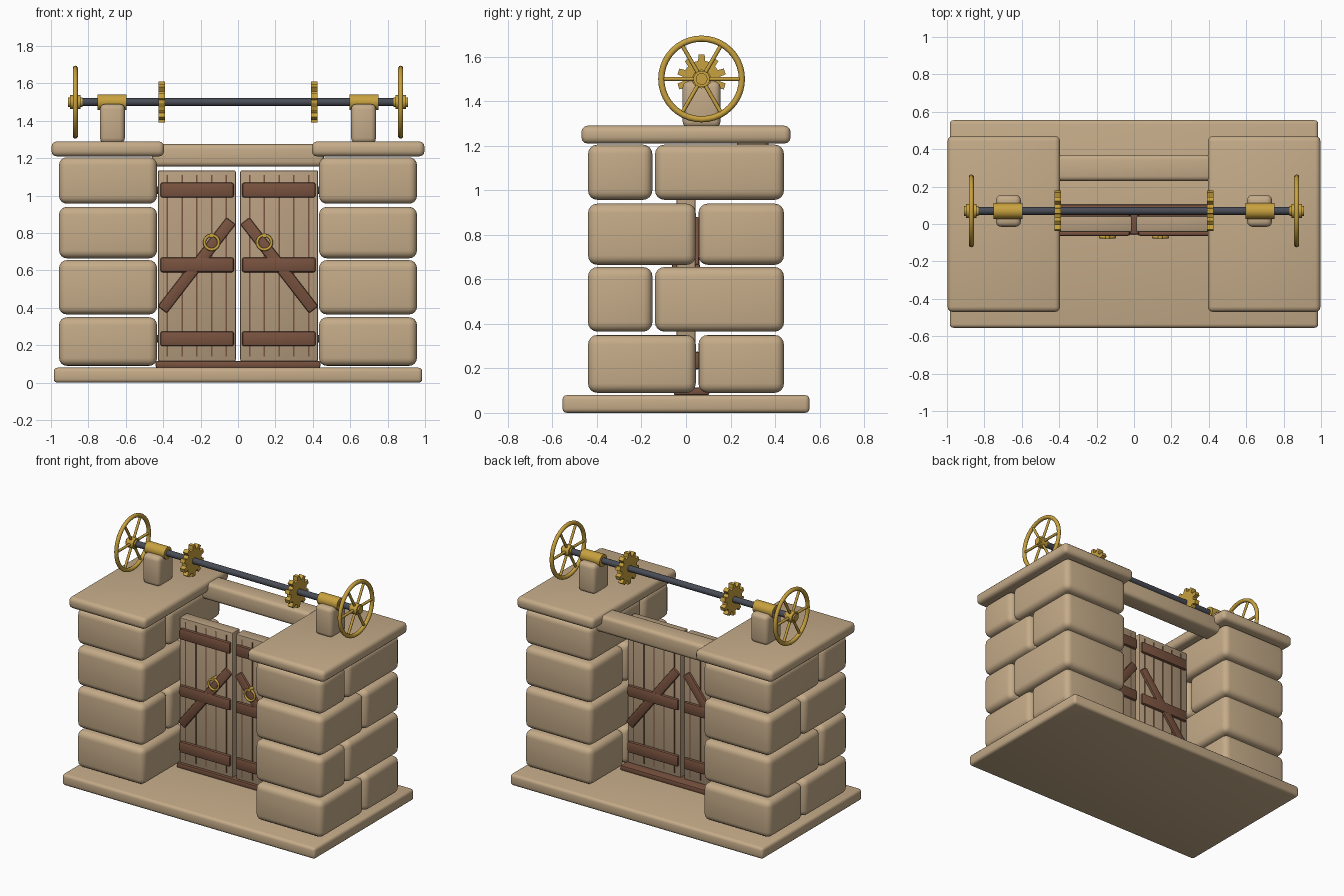
import bpy, bmesh, math
from mathutils import Matrix, Vector

if "Cube" in bpy.data.objects:
    bpy.data.objects.remove(bpy.data.objects["Cube"], do_unlink=True)


def material(name, rgb):
    m = bpy.data.materials.new(name)
    m.use_nodes = True
    m.diffuse_color = (*rgb, 1)
    m.node_tree.nodes["Principled BSDF"].inputs["Base Color"].default_value = (*rgb, 1)
    return m


STONE = material("sandstone", (0.56, 0.41, 0.25))
PLANK = material("pale wood", (0.47, 0.34, 0.215))
BROWN = material("brown wood", (0.19, 0.085, 0.05))
GOLD = material("brass", (0.58, 0.36, 0.05))
IRON = material("dark iron", (0.065, 0.072, 0.09))


def finish(bm, name, mat, angle=40):
    bmesh.ops.recalc_face_normals(bm, faces=bm.faces)
    mesh = bpy.data.meshes.new(name)
    bm.to_mesh(mesh)
    bm.free()
    ob = bpy.data.objects.new(name, mesh)
    bpy.context.collection.objects.link(ob)
    mesh.materials.append(mat)
    bpy.ops.object.select_all(action="DESELECT")
    ob.select_set(True)
    bpy.context.view_layer.objects.active = ob
    bpy.ops.object.shade_smooth_by_angle(angle=math.radians(angle))
    return ob


def box(name, mat, x, y, z, bevel=0.0, segments=3, turn=0.0):
    """Rounded box from (low, high) pairs, turned about its own y axis."""
    bm = bmesh.new()
    size = [b - a for a, b in (x, y, z)]
    mid = [(a + b) / 2 for a, b in (x, y, z)]
    bmesh.ops.create_cube(bm, size=1)
    bmesh.ops.scale(bm, vec=size, verts=bm.verts)
    if bevel:
        bmesh.ops.bevel(bm, geom=bm.edges[:], offset=bevel, segments=segments,
                        profile=0.5, affect="EDGES")
    bmesh.ops.transform(bm, matrix=Matrix.Translation(mid) @ Matrix.Rotation(turn, 4, "Y"),
                        verts=bm.verts)
    return finish(bm, name, mat)


def rod(name, mat, start, end, radius, sides=24):
    """Cylinder between two points."""
    a, b = Vector(start), Vector(end)
    bm = bmesh.new()
    spin = (b - a).to_track_quat("Z", "Y").to_matrix().to_4x4()
    bmesh.ops.create_cone(bm, cap_ends=True, segments=sides, radius1=radius, radius2=radius,
                          depth=(b - a).length,
                          matrix=Matrix.Translation((a + b) / 2) @ spin)
    return finish(bm, name, mat)


def ring(name, mat, centre, major, minor, axis):
    """Torus around the x or y axis."""
    bpy.ops.mesh.primitive_torus_add(
        location=centre, major_radius=major, minor_radius=minor,
        major_segments=40, minor_segments=10,
        rotation=(0, math.pi / 2, 0) if axis == "x" else (math.pi / 2, 0, 0))
    ob = bpy.context.object
    ob.name = name
    ob.data.materials.append(mat)
    bpy.ops.object.shade_smooth()
    return ob


def gear(name, mat, centre, root, tip, width, teeth):
    """Toothed disc around the x axis."""
    bm = bmesh.new()
    step = math.tau / teeth
    outline = [(root, -0.3), (tip, -0.2), (tip, 0.2), (root, 0.3)]
    verts = []
    for i in range(teeth):
        for r, shift in outline:
            t = (i + shift) * step
            verts.append(bm.verts.new((centre[0] - width / 2,
                                       centre[1] + r * math.sin(t),
                                       centre[2] + r * math.cos(t))))
    face = bm.faces.new(verts)
    out = bmesh.ops.extrude_face_region(bm, geom=[face])
    moved = [v for v in out["geom"] if isinstance(v, bmesh.types.BMVert)]
    bmesh.ops.translate(bm, vec=(width, 0, 0), verts=moved)
    return finish(bm, name, mat, 25)


def span(side, a, b):
    return tuple(sorted((side * a, side * b)))


# Ground slab, lintel and threshold
box("base_slab", STONE, (-0.985, 0.985), (-0.555, 0.555), (0, 0.08), 0.02)
box("lintel", STONE, (-0.46, 0.46), (0.23, 0.37), (1.155, 1.275), 0.025)
box("threshold", BROWN, (-0.44, 0.44), (-0.055, 0.105), (0.08, 0.115), 0.008, 2)

# Winding shaft
SY, SZ = 0.07, 1.5
rod("winding_shaft", IRON, (-0.87, SY, SZ), (0.87, SY, SZ), 0.021)

ROWS = [(0.09, 0.35), (0.365, 0.655), (0.665, 0.94), (0.957, 1.205)]

for side, label in ((1, "left"), (-1, "right")):
    # Pillar: courses of stone with staggered joints
    for i, z in enumerate(ROWS):
        joint = -0.145 if i % 2 else 0.05
        for part, y in (("front", (-0.44, joint - 0.006)), ("back", (joint + 0.006, 0.44))):
            box(f"{label}_{part}_stone_{i + 1}", STONE, span(side, 0.433, 0.957), y, z, 0.042, 4)
    box(f"{label}_cap_stone", STONE, span(side, 0.395, 0.997), (-0.47, 0.47), (1.21, 1.29), 0.028)

    # Shaft support
    box(f"{label}_bearing_post", STONE, span(side, 0.605, 0.738), (SY - 0.085, SY + 0.085),
        (1.28, 1.49), 0.028)
    rod(f"{label}_bearing", GOLD, (side * 0.595, SY, SZ), (side * 0.75, SY, SZ), 0.042)

    # Gear and hand wheel
    gear(f"{label}_gear", GOLD, (side * 0.408, SY, SZ), 0.083, 0.11, 0.035, 10)
    wx = side * 0.87
    ring(f"{label}_wheel_rim", GOLD, (wx, SY, SZ), 0.181, 0.014, "x")
    rod(f"{label}_wheel_hub", GOLD, (wx - 0.028, SY, SZ), (wx + 0.028, SY, SZ), 0.037)
    rod(f"{label}_wheel_boss", GOLD, (wx - 0.038, SY, SZ), (wx + 0.038, SY, SZ), 0.026)
    for k in range(6):
        t = k * math.tau / 6
        rod(f"{label}_wheel_spoke_{k + 1}", GOLD, (wx, SY, SZ),
            (wx, SY + 0.18 * math.cos(t), SZ + 0.18 * math.sin(t)), 0.009, 10)

    # Door leaf
    box(f"{label}_door_leaf", PLANK, span(side, 0.012, 0.428), (-0.042, 0.042),
        (0.115, 1.135), 0.008, 2)

    # Plank seams, battens and brace on both faces
    for face, fname in ((-1, "front"), (1, "back")):
        for k in range(5):
            sx = side * (0.062 + 0.079 * k)
            box(f"{label}_{fname}_seam_{k + 1}", BROWN, (sx - 0.004, sx + 0.004),
                span(face, 0.038, 0.0435), (0.14, 1.11))
        for k, z in enumerate((0.235, 0.63, 1.03)):
            box(f"{label}_{fname}_batten_{k + 1}", BROWN, span(side, 0.022, 0.415),
                span(face, 0.036, 0.064), (z - 0.04, z + 0.04), 0.012, 2)
        a, b = Vector((0.405, 0.39)), Vector((0.037, 0.865))
        mid, half = (a + b) / 2, (a - b).length / 2
        lean = math.atan2(b.y - a.y, a.x - b.x)
        cx = side * mid.x
        box(f"{label}_{fname}_brace", BROWN, (cx - half, cx + half), span(face, 0.036, 0.06),
            (mid.y - 0.031, mid.y + 0.031), 0.01, 2, side * lean)

    # Hinge pins and ring handle
    for k, z in enumerate((0.235, 1.03)):
        rod(f"{label}_hinge_{k + 1}", IRON, (side * 0.4, 0, z), (side * 0.46, 0, z), 0.02, 16)
    ring(f"{label}_ring_handle", GOLD, (side * 0.141, -0.07, 0.75), 0.038, 0.008, "y")
    rod(f"{label}_handle_stud", GOLD, (side * 0.141, -0.04, 0.788),
        (side * 0.141, -0.08, 0.788), 0.013, 12)
